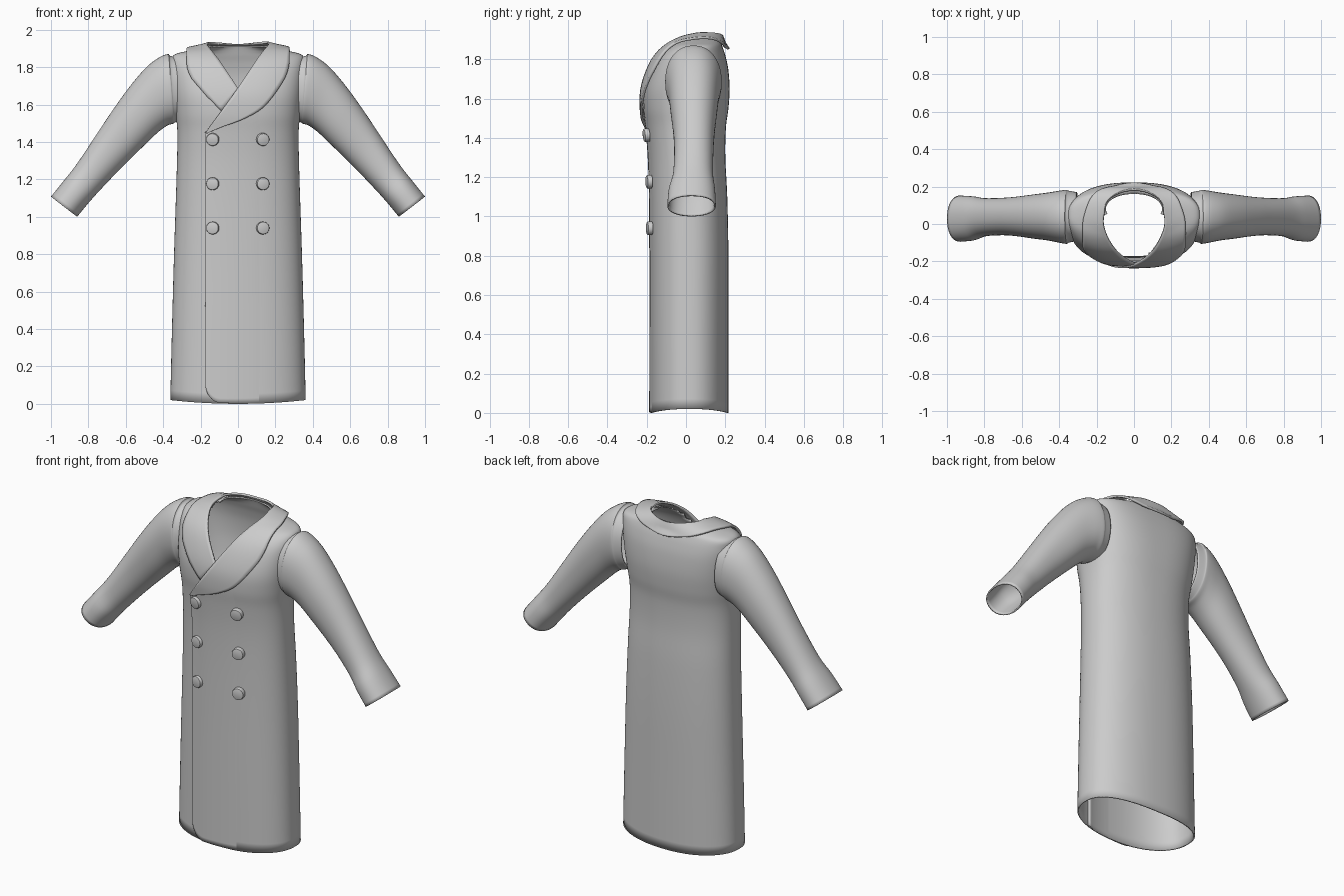
import bpy, bmesh, math
from mathutils import Vector
from mathutils.bvhtree import BVHTree

if "Cube" in bpy.data.objects:
    bpy.data.objects.remove(bpy.data.objects["Cube"])

cloth = bpy.data.materials.new("grey cloth")
cloth.diffuse_color = (0.6, 0.6, 0.6, 1)
cloth.use_nodes = True
cloth.node_tree.nodes["Principled BSDF"].inputs["Base Color"].default_value = cloth.diffuse_color


def smooth(keys, sub):
    """Catmull-Rom resampling of a list of equal-length tuples."""
    out = []
    n = len(keys)
    for i in range(n - 1):
        p = [keys[max(0, min(n - 1, i + k))] for k in (-1, 0, 1, 2)]
        for s in range(sub):
            t = s / sub
            out.append(tuple(0.5 * (2 * b + (c - a) * t + (2 * a - 5 * b + 4 * c - d) * t * t
                                    + (3 * b - a - 3 * c + d) * t ** 3) for a, b, c, d in zip(*p)))
    return out + [tuple(keys[-1])]


def grid(rows, closed):
    bm = bmesh.new()
    vs = [[bm.verts.new(p) for p in r] for r in rows]
    n = len(rows[0])
    for a, b in zip(vs, vs[1:]):
        for j in range(n if closed else n - 1):
            k = (j + 1) % n
            bm.faces.new((a[j], a[k], b[k], b[j]))
    return bm


def finish(name, bm, thick=0, offset=-1.0):
    bmesh.ops.recalc_face_normals(bm, faces=bm.faces)
    me = bpy.data.meshes.new(name)
    bm.to_mesh(me)
    bm.free()
    me.materials.append(cloth)
    ob = bpy.data.objects.new(name, me)
    bpy.context.collection.objects.link(ob)
    if thick:
        m = ob.modifiers.new("thickness", 'SOLIDIFY')
        m.thickness = thick
        m.offset = offset
    bpy.ops.object.select_all(action='DESELECT')
    ob.select_set(True)
    bpy.context.view_layer.objects.active = ob
    bpy.ops.object.shade_smooth_by_angle(angle=math.radians(40))
    return ob


def spow(v, e):
    return math.copysign(abs(v) ** e, v)


def hem(x):
    return 0.02 * (x / 0.36) ** 2


# Body: rings of z, half width, front y, back y, roundness
BODY = [(0, .362, -.18, .216, 2.3), (.4, .353, -.18, .216, 2.3), (.8, .342, -.18, .216, 2.3),
        (1.1, .332, -.182, .21, 2.3), (1.3, .326, -.188, .2, 2.3), (1.45, .324, -.2, .203, 2.4),
        (1.55, .333, -.212, .216, 2.5), (1.65, .343, -.208, .222, 2.6), (1.75, .35, -.176, .215, 2.7),
        (1.82, .353, -.135, .2, 2.7), (1.865, .343, -.085, .185, 2.5), (1.887, .27, -.05, .178, 2.3),
        (1.902, .2, -.03, .173, 2.2), (1.915, .152, -.005, .168, 2.0)]
COLS = 96
rows = []
for z, w, f, b, n in smooth(BODY, 5):
    ring = []
    for j in range(COLS):
        a = 2 * math.pi * j / COLS
        x = w * spow(math.sin(a), 2 / n)
        y = (f + b) / 2 - (b - f) / 2 * spow(math.cos(a), 2 / n)
        ring.append((x, y, z + hem(x) * max(0, 1 - z / 0.4)))
    rows.append(ring)
bm = grid(rows, True)
bmesh.ops.recalc_face_normals(bm, faces=bm.faces)
if sum(f.normal.x * f.calc_center_median().x for f in bm.faces) < 0:
    bmesh.ops.reverse_faces(bm, faces=bm.faces)
bvh = BVHTree.FromBMesh(bm)
# open the V neck
cut = []
for f in bm.faces:
    c = f.calc_center_median()
    if c.y < 0.05 and c.z > 1.64 + 1.5 * abs(c.x):
        cut.append(f)
bmesh.ops.delete(bm, geom=cut, context='FACES')
finish("coat_body", bm, 0.008)


def front(x, z, off):
    """Point on the coat front, lifted along the surface normal."""
    loc, nor, _, _ = bvh.ray_cast(Vector((x, -1, z)), Vector((0, 1, 0)))
    return loc + nor * off, nor


# Overlapping front panel with a rounded lower corner
rows = []
for i in range(33):
    u = (i / 32) ** 1.8
    x = -0.172 + 0.37 * u
    d = max(0, 0.08 - (x + 0.172)) / 0.08
    lo = hem(x) + 0.003 + 0.1 * (1 - math.sqrt(max(0, 1 - d * d)))
    hi = 1.455 + 0.7 * (x + 0.172)
    rows.append([front(x, lo + (hi - lo) * k / 60, 0.008 - 0.018 * u)[0] for k in range(61)])
finish("front_panel", grid(rows, False), 0.012, 0)

# Shawl collar: matched inner and outer edges, from the front tip round the neck
INNER = [(-.172, -.2, 1.452), (-.13, -.21, 1.51), (-.07, -.215, 1.59), (0, -.2, 1.685), (.08, -.15, 1.80),
         (.145, -.06, 1.89), (.162, .03, 1.92), (.12, .13, 1.922), (0, .17, 1.922)]
OUTER = [(-.165, -.2, 1.446), (-.09, -.21, 1.48), (.04, -.21, 1.53), (.14, -.19, 1.595), (.235, -.13, 1.73),
         (.268, -.05, 1.85), (.262, .05, 1.888), (.195, .16, 1.878), (0, .218, 1.852)]


def flip(pts):
    return [(-x, y, z) for x, y, z in reversed(pts)]


inner = smooth(INNER + flip(INNER[4:-1]) + [(.006, -.2, 1.675)], 6)
outer = smooth(OUTER + flip(OUTER[4:-1]) + [(-.085, -.2, 1.565)], 6)
rows = []
total = len(inner)
for i, (a, b) in enumerate(zip(inner, outer)):
    a, b = Vector(a), Vector(b)
    low = 0.018 if i < total * 0.5 else 0.018 - 0.016 * (i / total - 0.5)
    row = []
    for k in range(11):
        p = a.lerp(b, k / 10)
        loc, nor, _, _ = bvh.find_nearest(p)
        s = (p - loc).dot(nor)
        row.append(loc + nor * max(low, min(0.032, s)))
    rows.append(row)
finish("collar", grid(rows, False), 0.012, 0)

# Sleeves: upper x, z, lower x, z, front y, back y
SLEEVE = [(.31, 1.85, .30, 1.52, -.09, .17), (.362, 1.86, .335, 1.505, -.1, .178),
          (.375, 1.87, .347, 1.498, -.106, .182), (.42, 1.853, .38, 1.487, -.1, .178),
          (.49, 1.80, .43, 1.45, -.088, .168), (.58, 1.695, .495, 1.388, -.078, .158),
          (.67, 1.57, .57, 1.315, -.066, .147), (.75, 1.45, .65, 1.235, -.06, .14),
          (.86, 1.285, .74, 1.14, -.066, .138), (.93, 1.195, .80, 1.073, -.088, .148),
          (1.0, 1.108, .86, 1.0, -.095, .152)]
for side, name in ((1, "left_sleeve"), (-1, "right_sleeve")):
    rows = []
    for ux, uz, lx, lz, f, b in smooth(SLEEVE, 4):
        ring = []
        for j in range(48):
            a = 2 * math.pi * j / 48
            c, s = spow(math.cos(a), 0.92), spow(math.sin(a), 0.92)
            ring.append((side * ((ux + lx) / 2 + (ux - lx) / 2 * c), (f + b) / 2 + (b - f) / 2 * s,
                         (uz + lz) / 2 + (uz - lz) / 2 * c))
        rows.append(ring)
    finish(name, grid(rows, True), 0.008)

# Six double-breasted buttons
for z in (0.94, 1.177, 1.415):
    for x in (-0.132, 0.13):
        p, nor = front(x, z, 0.016)
        bm = bmesh.new()
        bmesh.ops.create_cone(bm, cap_ends=True, segments=24, radius1=0.034, radius2=0.034, depth=0.026)
        rim = [e for e in bm.edges if all(v.co.z > 0 for v in e.verts)]
        bmesh.ops.bevel(bm, geom=rim, offset=0.006, segments=2, affect='EDGES', profile=0.5)
        rot = nor.to_track_quat('Z', 'Y').to_matrix()
        bmesh.ops.transform(bm, matrix=rot.to_4x4(), verts=bm.verts)
        bmesh.ops.translate(bm, vec=p, verts=bm.verts)
        finish("button", bm)
